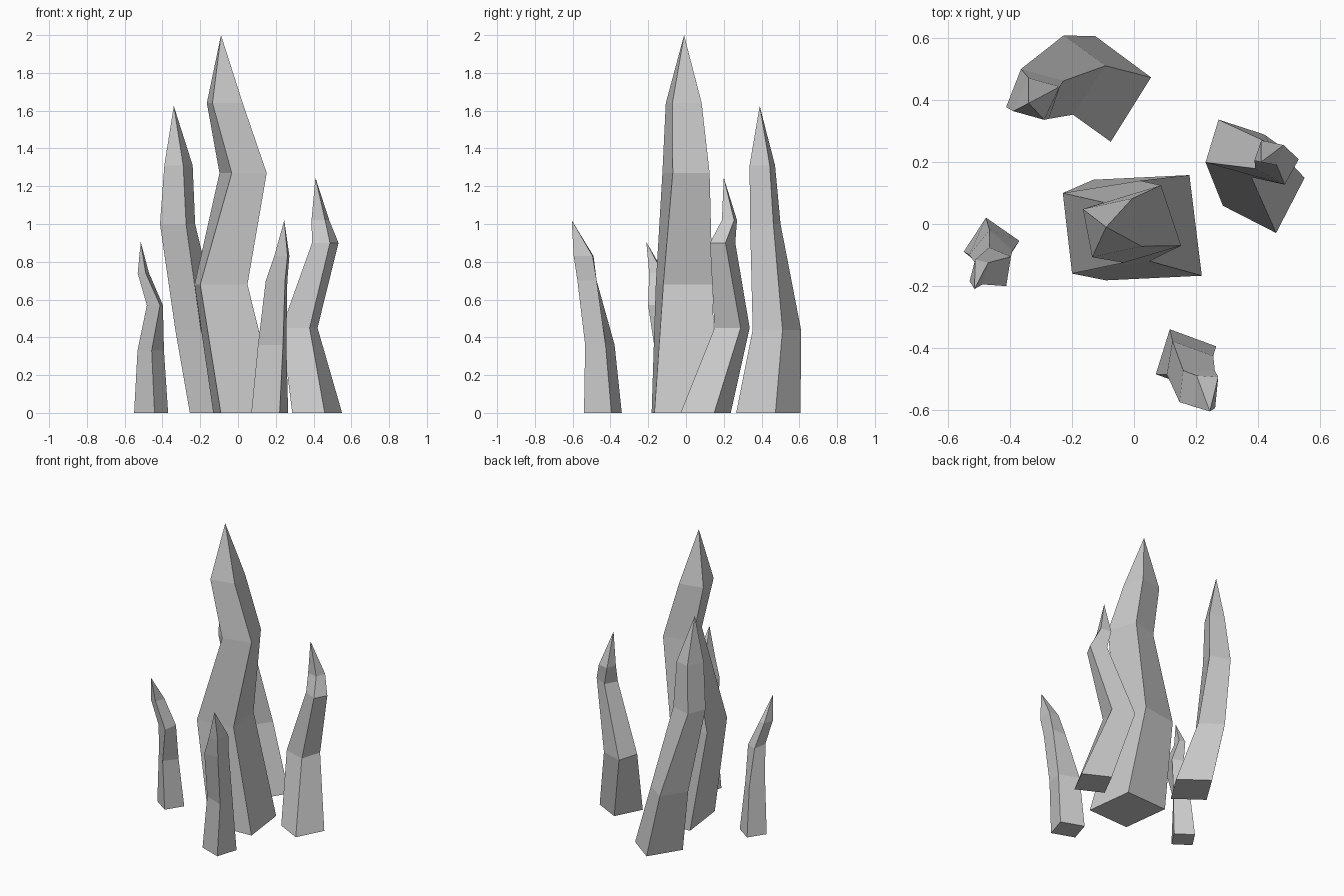
import bpy
import bmesh
from mathutils import Vector

default_cube = bpy.data.objects.get("Cube")
if default_cube:
    bpy.data.objects.remove(default_cube, do_unlink=True)

UNIT = 0.01  # dimensions below are in hundredths

# Single stone colour
stone = bpy.data.materials.new("pale_grey_stone")
stone.use_nodes = True
stone_colour = (0.6, 0.6, 0.6, 1.0)
stone.diffuse_color = stone_colour
shader = next(n for n in stone.node_tree.nodes if n.type == "BSDF_PRINCIPLED")
shader.inputs["Base Color"].default_value = stone_colour


def make_spike(name, sections, tip):
    """Loft four-sided sections to a point.
    Each section: height, centre x, centre y, width vector x y, depth vector x y."""
    bm = bmesh.new()
    rings = []
    for height, cx, cy, wx, wy, dx, dy in sections:
        centre = Vector((cx, cy, height))
        half_width = Vector((wx, wy, 0)) / 2
        half_depth = Vector((dx, dy, 0)) / 2
        corners = (
            centre - half_width - half_depth,
            centre + half_width - half_depth,
            centre + half_width + half_depth,
            centre - half_width + half_depth,
        )
        rings.append([bm.verts.new(corner * UNIT) for corner in corners])

    # Flat underside, then the side walls
    bm.faces.new(reversed(rings[0]))
    for lower, upper in zip(rings, rings[1:]):
        for i in range(4):
            j = (i + 1) % 4
            bm.faces.new((lower[i], lower[j], upper[j], upper[i]))

    # Pointed top
    apex = bm.verts.new(Vector(tip) * UNIT)
    top = rings[-1]
    for i in range(4):
        bm.faces.new((top[i], top[(i + 1) % 4], apex))

    bmesh.ops.recalc_face_normals(bm, faces=bm.faces[:])
    mesh = bpy.data.meshes.new(name)
    bm.to_mesh(mesh)
    bm.free()
    mesh.materials.append(stone)
    spike = bpy.data.objects.new(name, mesh)
    bpy.context.collection.objects.link(spike)
    return spike


# Tall central spike
make_spike("central_spike", [
    (0, 4.4, -1.2, 31, 1.5, -4, 32.5),
    (68, -9, -1, 25, 4, -3, 26),
    (127, 2.7, 0, 18.5, 5.5, -6.5, 19.5),
    (164, -7, -1.2, 16, 3.5, -3, 15.5),
], tip=(-9, -1, 200))

# Second tallest spike, behind
make_spike("back_spike", [
    (0, -10, 43.6, 18, -13.3, 13, 20.8),
    (44, -21.2, 48.1, 13.5, -9.8, 10.5, 15.8),
    (100, -32, 42, 13.8, -3.8, 4.8, 12.3),
    (131, -31.5, 40.4, 10, -2.8, 5, 10.7),
], tip=(-34, 39, 162.5))

# Zigzag spike on the left
make_spike("left_spike", [
    (0, 41.9, 10.4, 17.2, -8.8, 9.2, 17.8),
    (45, 32.6, 24.4, 14.8, -4.8, 4.2, 13.8),
    (90, 46.2, 19.4, 9.5, -5.2, 4.5, 8.2),
    (102, 43.6, 23, 7.2, -1.5, 2.2, 6.5),
], tip=(41, 20, 124.5))

# Slim spike at the front
make_spike("front_spike", [
    (0, 16.8, -44, 15, -5.5, 4.5, 14.5),
    (36, 18.1, -45.6, 13.2, -4.8, 1.8, 10.8),
    (70, 20.4, -52.4, 10.2, 0, 1.2, 10.2),
    (83, 23.2, -54.2, 7, -0.5, 1, 10),
], tip=(24.5, -60.5, 102))

# Smallest spike, on the right
make_spike("right_spike", [
    (0, -46, -7.2, 10.8, -7.5, 7.2, 11),
    (33, -46.2, -9.2, 7.5, -6.5, 6.5, 8),
    (57, -44, -13.8, 7, -3, 1.5, 9.5),
    (74, -50.1, -15.5, 4.2, -1, 1.8, 7),
], tip=(-51.5, -21, 90.5))
